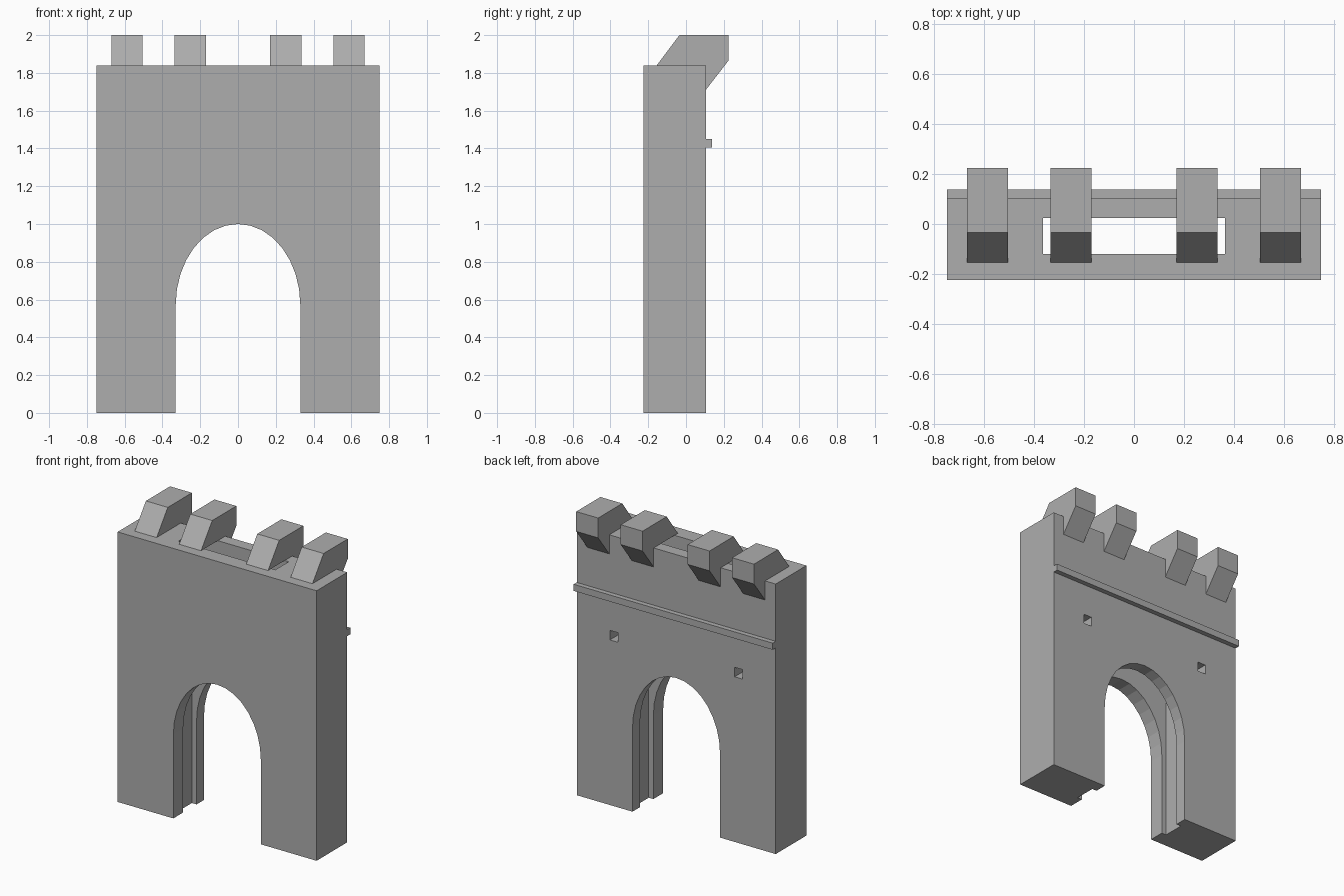
import bpy, bmesh, math

if "Cube" in bpy.data.objects:
    bpy.data.objects.remove(bpy.data.objects["Cube"])

stone = bpy.data.materials.new("grey_stone")
stone.diffuse_color = (0.42, 0.42, 0.42, 1)
stone.use_nodes = True
stone.node_tree.nodes["Principled BSDF"].inputs["Base Color"].default_value = stone.diffuse_color


def prism(name, pts, direction):
    """Extrude a planar polygon along a vector."""
    bm = bmesh.new()
    face = bm.faces.new([bm.verts.new(p) for p in pts])
    ext = bmesh.ops.extrude_face_region(bm, geom=[face])
    verts = [g for g in ext["geom"] if isinstance(g, bmesh.types.BMVert)]
    bmesh.ops.translate(bm, vec=direction, verts=verts)
    bmesh.ops.recalc_face_normals(bm, faces=bm.faces)
    me = bpy.data.meshes.new(name)
    bm.to_mesh(me)
    bm.free()
    me.materials.append(stone)
    ob = bpy.data.objects.new(name, me)
    bpy.context.collection.objects.link(ob)
    return ob


def box(name, x0, x1, y0, y1, z0, z1):
    pts = [(x0, y0, z0), (x1, y0, z0), (x1, y1, z0), (x0, y1, z0)]
    return prism(name, pts, (0, 0, z1 - z0))


FRONT, BACK, TOP = -0.225, 0.105, 1.84

# Wall with an elliptical arched gateway
SEG = 16
outline = [(-0.33, 0), (-0.75, 0), (-0.75, TOP), (0.75, TOP), (0.75, 0), (0.33, 0)]
for i in range(SEG + 1):
    a = math.pi * i / SEG
    outline.append((0.33 * math.cos(a), 0.57 + 0.43 * math.sin(a)))
wall = prism("gate_wall", [(x, FRONT, z) for x, z in outline], (0, BACK - FRONT, 0))

# Portcullis slot through the full height, and two blind chain holes at the back
cutters = [box("slot_cutter", -0.365, 0.365, -0.12, 0.025, -0.1, 2.1)]
for s in (-1, 1):
    cutters.append(box("chain_hole_cutter", s * 0.47 - 0.03, s * 0.47 + 0.03,
                       0.0, 0.2, 1.125, 1.19))
for c in cutters:
    m = wall.modifiers.new("cut", 'BOOLEAN')
    m.operation = 'DIFFERENCE'
    m.solver = 'EXACT'
    m.object = c

# Bake the cuts and remove the cutters
bpy.context.view_layer.update()
dg = bpy.context.evaluated_depsgraph_get()
baked = bpy.data.meshes.new_from_object(wall.evaluated_get(dg))
wall.modifiers.clear()
wall.data = baked
for c in cutters:
    bpy.data.objects.remove(c)

# String course along the back
box("string_course", -0.75, 0.75, BACK, 0.138, 1.405, 1.45)

# Slanted merlons overhanging the back
profile = [(-0.155, TOP), (-0.035, 2.0), (0.225, 2.0), (0.225, 1.865),
           (BACK, 1.71), (BACK, TOP)]
for x in (-0.67, -0.335, 0.17, 0.505):
    prism("merlon", [(x, y, z) for y, z in profile], (0.165, 0, 0))
